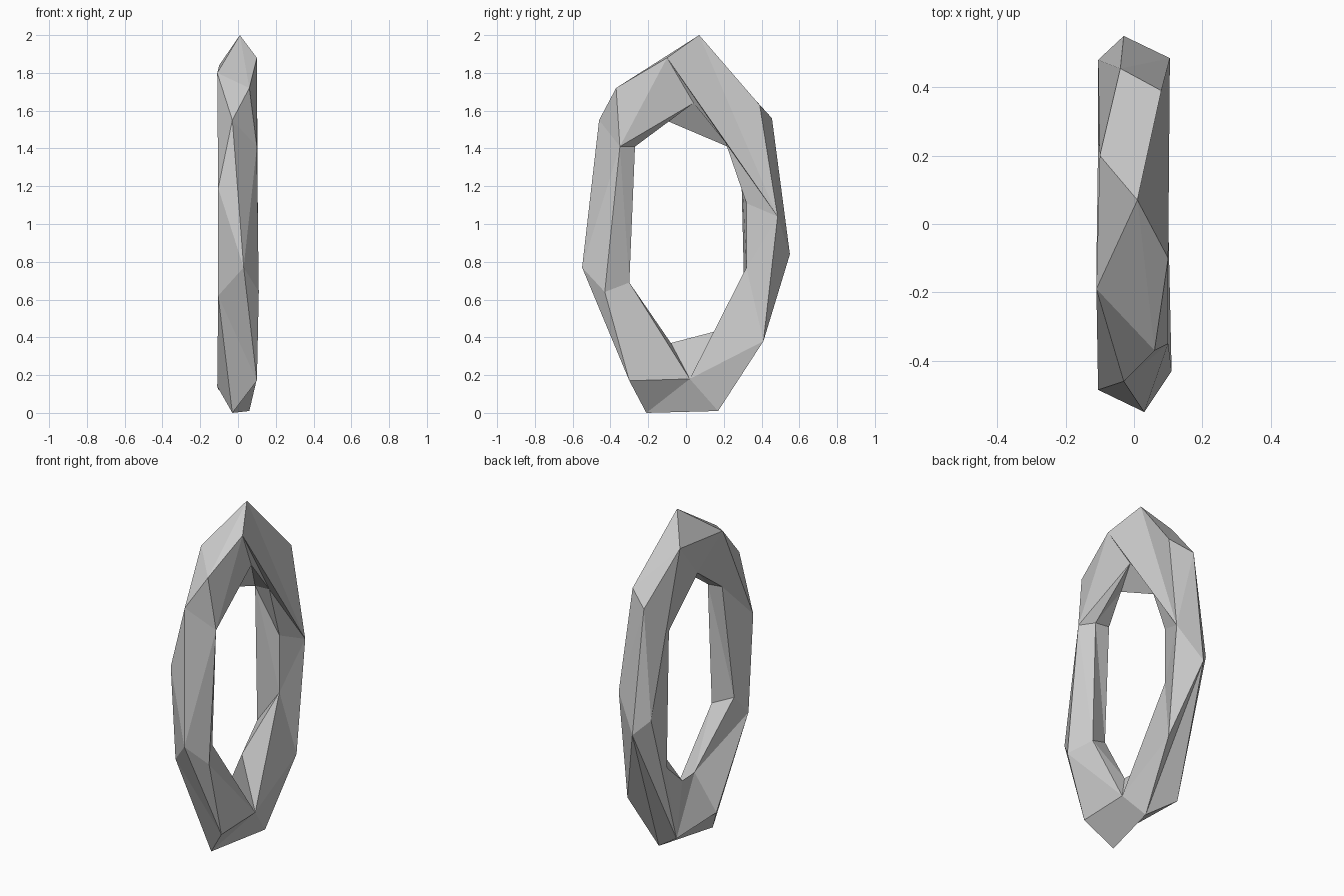
import bpy, bmesh, math

if "Cube" in bpy.data.objects:
    bpy.data.objects.remove(bpy.data.objects["Cube"])

# Five closed rails running round the link (x, y, z), clockwise from the top
outer = [(.01, .07, 2), (.08, .39, 1.63), (-.04, .455, 1.56), (-.03, .55, .84),
         (.06, .17, .01), (-.03, -.21, 0), (.10, -.30, .17), (.03, -.55, .77),
         (-.03, -.46, 1.55), (.06, -.37, 1.72)]
right = [(.105, .485, 1.04), (.10, .41, .38), (.10, .02, .18),
         (.11, -.43, .64), (.10, -.35, 1.41), (.10, -.10, 1.88)]
inner_right = [(.06, .04, 1.64), (.06, .21, 1.43), (.05, .32, 1.11), (.05, .32, .77),
               (.10, .02, .18), (0, -.08, .37), (.04, -.30, .69), (.045, -.27, 1.41)]
inner_left = [(-.09, .29, 1.38), (-.09, .31, .57), (-.08, .15, .43), (0, -.08, .37),
              (-.08, -.34, .74), (-.05, -.27, 1.42), (0, -.11, 1.55)]
left = [(-.10, .20, 1.84), (-.105, .48, .92), (-.105, .24, .125), (-.11, -.13, .14),
        (-.105, -.44, .62), (-.105, -.485, 1.19), (-.11, -.19, 1.80)]

bm = bmesh.new()
verts = {}


def vert(p):
    if p not in verts:
        verts[p] = bm.verts.new(p)
    return verts[p]


def angle(p):
    return math.atan2(p[1] / .55, p[2] - 1) % math.tau


def zip_rails(a, b):
    """Fill the strip between two closed rails with triangles."""
    a, b = sorted(a, key=angle), sorted(b, key=angle)
    i = j = 0
    while i < len(a) or j < len(b):
        p, q = a[i % len(a)], b[j % len(b)]
        na, nb = a[(i + 1) % len(a)], b[(j + 1) % len(b)]
        ang_a = angle(na) + (math.tau if i + 1 >= len(a) else 0)
        ang_b = angle(nb) + (math.tau if j + 1 >= len(b) else 0)
        step_a = j >= len(b) or (i < len(a) and ang_a <= ang_b)
        tri = (p, na, q) if step_a else (p, nb, q)
        i, j = (i + 1, j) if step_a else (i, j + 1)
        if len(set(tri)) == 3:
            vs = [vert(c) for c in tri]
            if not bm.faces.get(vs):
                bm.faces.new(vs)


# Faceted ring surface
rails = [outer, right, inner_right, inner_left, left]
for k in range(5):
    zip_rails(rails[k], rails[(k + 1) % 5])
bmesh.ops.recalc_face_normals(bm, faces=bm.faces)

# Turn the diagonals that should fold the other way
for a, b in [(outer[6], left[3]), (outer[9], left[5]), (right[5], inner_right[7]),
             (right[3], inner_right[7]), (right[0], inner_right[0])]:
    edge = bm.edges.get((verts[a], verts[b]))
    if edge and len(edge.link_faces) == 2:
        bmesh.utils.edge_rotate(edge, True)
bmesh.ops.recalc_face_normals(bm, faces=bm.faces)

mesh = bpy.data.meshes.new("faceted_ring")
bm.to_mesh(mesh)
bm.free()
ring = bpy.data.objects.new("faceted_ring", mesh)
bpy.context.collection.objects.link(ring)
